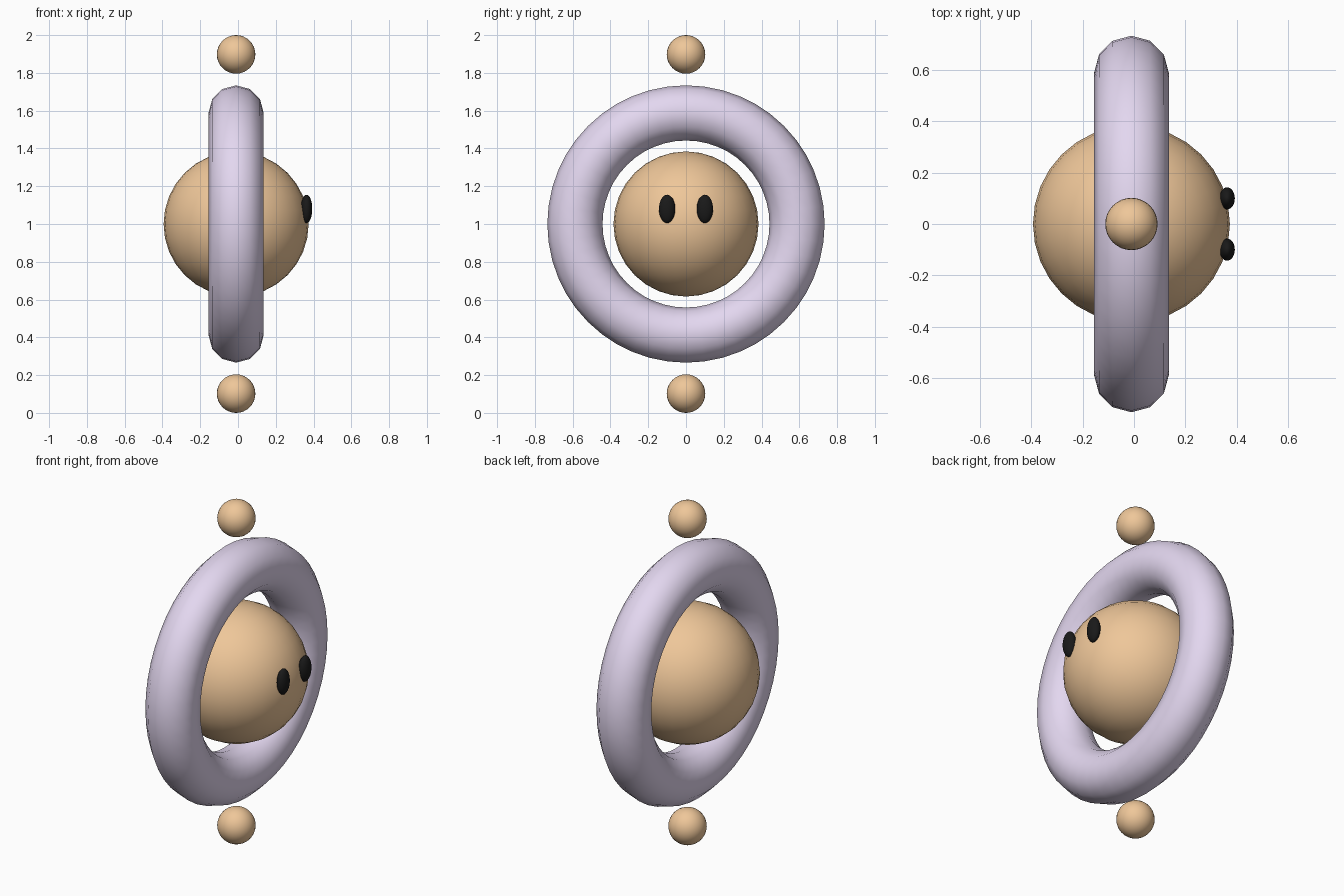
import bpy
from math import radians

if "Cube" in bpy.data.objects:
    bpy.data.objects.remove(bpy.data.objects["Cube"])

CX = -0.01  # the ring and balls sit slightly behind the eyes


def material(name, rgb):
    m = bpy.data.materials.new(name)
    m.diffuse_color = (*rgb, 1)
    m.use_nodes = True
    m.node_tree.nodes["Principled BSDF"].inputs["Base Color"].default_value = m.diffuse_color
    return m


orange = material("orange", (0.86, 0.57, 0.32))
lilac = material("lilac", (0.77, 0.68, 0.87))
black = material("black", (0.01, 0.01, 0.01))


def finish(name, mat):
    ob = bpy.context.object
    ob.name = name
    ob.data.materials.append(mat)
    bpy.ops.object.shade_smooth()
    return ob


def ball(name, loc, scale, mat):
    bpy.ops.mesh.primitive_uv_sphere_add(segments=32, ring_count=16, radius=1, location=loc)
    bpy.context.object.scale = scale
    return finish(name, mat)


# Round body
ball("body", (CX, 0, 1), (0.384,) * 3, orange)

# Upright ring around the body, its axis along x
bpy.ops.mesh.primitive_torus_add(major_segments=48, minor_segments=12,
                                 major_radius=0.588, minor_radius=0.146,
                                 location=(CX, 0, 1), rotation=(0, radians(90), 0))
finish("ring", lilac)

# Small balls above and below the ring
for name, z in (("top_ball", 1.898), ("bottom_ball", 0.102)):
    ball(name, (CX, 0, z), (0.102,) * 3, orange)

# Oval eyes on the +x side
for name, y in (("eye_a", -0.1), ("eye_b", 0.1)):
    ball(name, (0.363, y, 1.08), (0.03, 0.043, 0.075), black)
